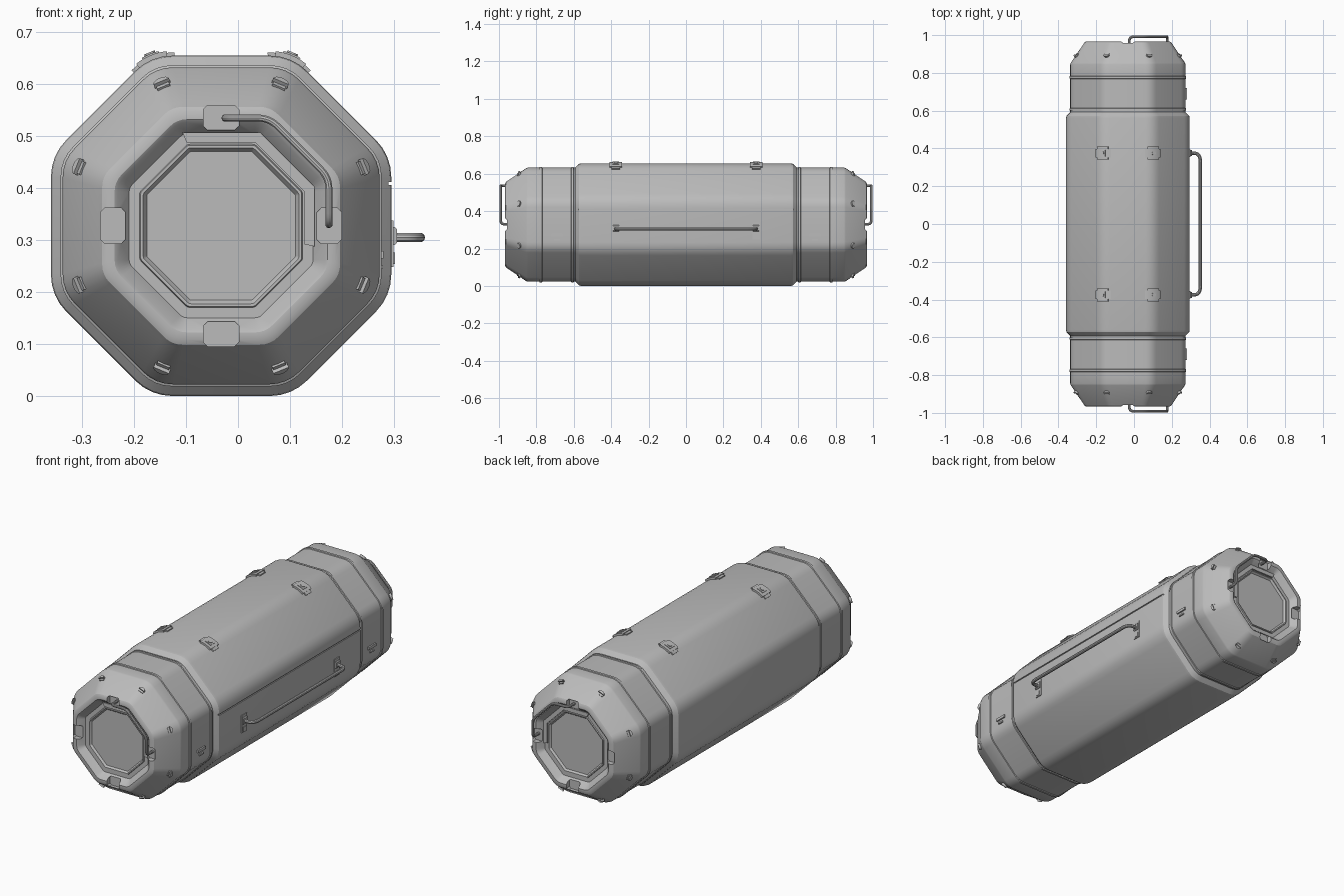
import bpy, bmesh
from math import cos, sin, pi, radians
from mathutils import Vector, Matrix

CX, CZ = -0.0325, 0.3275      # long axis of the octagonal case
HALF = pi / 8

cube = bpy.data.objects.get("Cube")
if cube:
    bpy.data.objects.remove(cube)

grey = bpy.data.materials.new("plain grey")
grey.use_nodes = True
grey.diffuse_color = (0.5, 0.5, 0.5, 1)
grey.node_tree.nodes["Principled BSDF"].inputs["Base Color"].default_value = (0.5, 0.5, 0.5, 1)


def activate(ob):
    bpy.ops.object.select_all(action='DESELECT')
    ob.select_set(True)
    bpy.context.view_layer.objects.active = ob


def smooth(ob):
    activate(ob)
    bpy.ops.object.shade_smooth_by_angle(angle=radians(28))


def finish(name, bm):
    bmesh.ops.recalc_face_normals(bm, faces=bm.faces)
    mesh = bpy.data.meshes.new(name)
    bm.to_mesh(mesh)
    bm.free()
    ob = bpy.data.objects.new(name, mesh)
    bpy.context.collection.objects.link(ob)
    mesh.materials.append(grey)
    return ob


def loft(name, rings):
    """Skin a list of equal-length point rings and cap both ends."""
    bm = bmesh.new()
    loops = [[bm.verts.new(p) for p in ring] for ring in rings]
    n = len(loops[0])
    for a, b in zip(loops, loops[1:]):
        for i in range(n):
            j = (i + 1) % n
            bm.faces.new((a[i], a[j], b[j], b[i]))
    bm.faces.new(loops[0])
    bm.faces.new(loops[-1])
    return finish(name, bm)


def prism(name, outline, y0, y1, matrix=None):
    """Extrude an x-z outline along y."""
    matrix = matrix or Matrix()
    ob = loft(name, [[matrix @ Vector((x, y, z)) for x, z in outline] for y in (y0, y1)])
    smooth(ob)
    return ob


def rect(x, z, w, h, c=0.0):
    """Rectangle outline with corners cut by c."""
    w, h = w / 2, h / 2
    if not c:
        return [(x - w, z - h), (x + w, z - h), (x + w, z + h), (x - w, z + h)]
    return [(x - w + c, z - h), (x + w - c, z - h), (x + w, z - h + c), (x + w, z + h - c),
            (x + w - c, z + h), (x - w + c, z + h), (x - w, z + h - c), (x - w, z - h + c)]


def octagon(r, fillet, y):
    """Octagon ring with apothem r and rounded corners."""
    ring = []
    for k in range(8):
        mid = k * pi / 4 + HALF
        d = (r - fillet) / cos(HALF)
        for i in range(5):
            a = k * pi / 4 + i * pi / 16
            ring.append((CX + d * cos(mid) + fillet * cos(a), y,
                         CZ + d * sin(mid) + fillet * sin(a)))
    return ring


def tube(name, points, radius, bend):
    """Round bar along a path whose corners are rounded."""
    pts = [Vector(p) for p in points]
    path = [pts[0]]
    for a, b, c in zip(pts, pts[1:], pts[2:]):
        p = b + (a - b).normalized() * min(bend, (a - b).length * 0.49)
        q = b + (c - b).normalized() * min(bend, (c - b).length * 0.49)
        for i in range(7):
            t = i / 6
            path.append(p * (1 - t) ** 2 + b * 2 * t * (1 - t) + q * t * t)
    path.append(pts[-1])
    cu = bpy.data.curves.new(name, 'CURVE')
    cu.dimensions = '3D'
    cu.bevel_depth = radius
    cu.bevel_resolution = 3
    cu.use_fill_caps = True
    sp = cu.splines.new('POLY')
    sp.points.add(len(path) - 1)
    for sp_pt, p in zip(sp.points, path):
        sp_pt.co = (*p, 1)
    ob = bpy.data.objects.new(name, cu)
    bpy.context.collection.objects.link(ob)
    cu.materials.append(grey)
    activate(ob)
    bpy.ops.object.convert(target='MESH')
    smooth(bpy.context.object)


# Case: one profile (y, apothem, corner radius), mirrored end to end
profile = [(0.56, 0.3275, 0.1), (0.572, 0.325, 0.1), (0.592, 0.305, 0.08),
           (0.600, 0.305, 0.08), (0.602, 0.309, 0.08), (0.612, 0.309, 0.08), (0.614, 0.305, 0.08),
           (0.768, 0.305, 0.08), (0.770, 0.309, 0.08), (0.782, 0.309, 0.08), (0.784, 0.305, 0.08),
           (0.845, 0.305, 0.08), (0.854, 0.302, 0.08), (0.950, 0.237, 0.06), (0.962, 0.229, 0.05),
           (0.967, 0.219, 0.05), (0.967, 0.205, 0.045), (0.963, 0.199, 0.04), (0.935, 0.177, 0.02),
           (0.935, 0.157, 0.012), (0.940, 0.155, 0.01), (0.940, 0.150, 0.01), (0.930, 0.143, 0.004)]
full = [(-y, r, f) for y, r, f in reversed(profile)] + profile
case = loft("case", [octagon(r, f, y) for y, r, f in full])

# Cuts: four rim notches at each end and the lid seam on the handle side
cutters = [prism("seam_cutter", rect(0.315, 0.409, 0.05, 0.006), -0.58, 0.58)]
for s in (-1, 1):
    for dx, dz in ((1, 0), (0, 1), (-1, 0), (0, -1)):
        w, h = (0.048, 0.068) if dx else (0.068, 0.048)
        cutters.append(prism("notch_cutter", rect(CX + dx * 0.208, CZ + dz * 0.208, w, h, 0.008),
                             s * 0.94, s * 1.02))
for cutter in cutters:
    cutter.hide_render = True
    activate(case)
    mod = case.modifiers.new("cut", 'BOOLEAN')
    mod.operation = 'DIFFERENCE'
    mod.solver = 'EXACT'
    mod.object = cutter
    bpy.ops.object.modifier_apply(modifier=mod.name)
    bpy.data.objects.remove(cutter)
smooth(case)

for s in (-1, 1):
    # Partial raised band around the end panel
    band = []
    for r, angles in ((0.180, (112.5, 67.5, 22.5, -12.5)), (0.160, (-12.5, 22.5, 67.5, 112.5))):
        for deg in angles:
            d = r / cos(radians(12.5 if deg < 0 else 22.5))
            band.append((CX + d * cos(radians(deg)), CZ + d * sin(radians(deg))))
    prism("end_band", band, s * 0.93, s * 0.943)

    # End handle between the top and side notches
    tube("end_handle", [(-0.025, s * 0.93, 0.535), (-0.025, s * 0.991, 0.535), (0.06, s * 0.991, 0.535),
                        (0.175, s * 0.991, 0.42), (0.175, s * 0.991, 0.33), (0.175, s * 0.93, 0.33)],
         0.007, 0.022)

    # Lugs on the corners of the sloped end
    for k in range(8):
        a = k * pi / 4 + HALF
        out, axis = Vector((cos(a), 0, sin(a))), Vector((0, s, 0))
        n = (out * 0.097 + axis * 0.07).normalized()
        u = (axis * 0.097 - out * 0.07).normalized()
        t = n.cross(u)
        pos = Vector((CX, s * 0.892, CZ)) + out * 0.293
        m = Matrix((t, n, u)).transposed().to_4x4()
        m.translation = pos
        dome = [(0.016 * cos(i * pi / 8), -0.008 - 0.012 * sin(i * pi / 8) + 0.008) for i in range(9)]
        prism("end_lug", dome, -0.01, 0.010, m)
        prism("end_lug_foot", rect(0, 0.006, 0.026, 0.008), -0.01, 0.004, m)

    # Latches wrapped over the two upper corners
    for k in (1, 2):
        mid = k * pi / 4 + HALF
        d = (0.3275 - 0.1) / cos(HALF)
        ox, oz = CX + d * cos(mid), CZ + d * sin(mid)
        for name, r, spread, w in (("latch_strap", 0.106, 25, 0.022), ("latch_body", 0.109, 17, 0.034),
                                   ("latch_frame", 0.112, 9, 0.018)):
            arc = [mid + radians(spread) * (i / 4 - 1) for i in range(9)]
            outline = ([(ox + r * cos(a), oz + r * sin(a)) for a in arc]
                       + [(ox + 0.09 * cos(a), oz + 0.09 * sin(a)) for a in reversed(arc)])
            prism(name, outline, s * 0.375 - w, s * 0.375 + w)
        n = Vector((cos(mid), 0, sin(mid)))
        u = Vector((0, 1, 0))
        m = Matrix((n.cross(u), n, u)).transposed().to_4x4()
        m.translation = Vector((ox, s * 0.375, oz))
        stud = [(0.011 * cos(i * pi / 8), 0.011 * sin(i * pi / 8)) for i in range(16)]
        prism("latch_stud", stud, 0.1, 0.115, m)

    # Side handle mounts
    y = s * 0.375
    prism("handle_mount", rect(0.293, 0.293, 0.012, 0.09), y - 0.02, y + 0.02)
    prism("handle_socket", rect(0.297, 0.308, 0.018, 0.034, 0.004), y - 0.016, y + 0.016)
    prism("handle_mount_tab", rect(0.296, 0.265, 0.012, 0.022), y - 0.010, y + 0.010)

    # Small side catches
    prism("catch_bar", rect(0.274, 0.272, 0.012, 0.014), s * 0.69 - 0.03, s * 0.69 + 0.03)
    prism("catch_foot", rect(0.274, 0.248, 0.010, 0.008), s * 0.69 - 0.015, s * 0.69 + 0.015)

# Long carrying handle on the side
tube("side_handle", [(0.28, -0.375, 0.305), (0.351, -0.375, 0.305),
                     (0.351, 0.375, 0.305), (0.28, 0.375, 0.305)], 0.009, 0.045)
